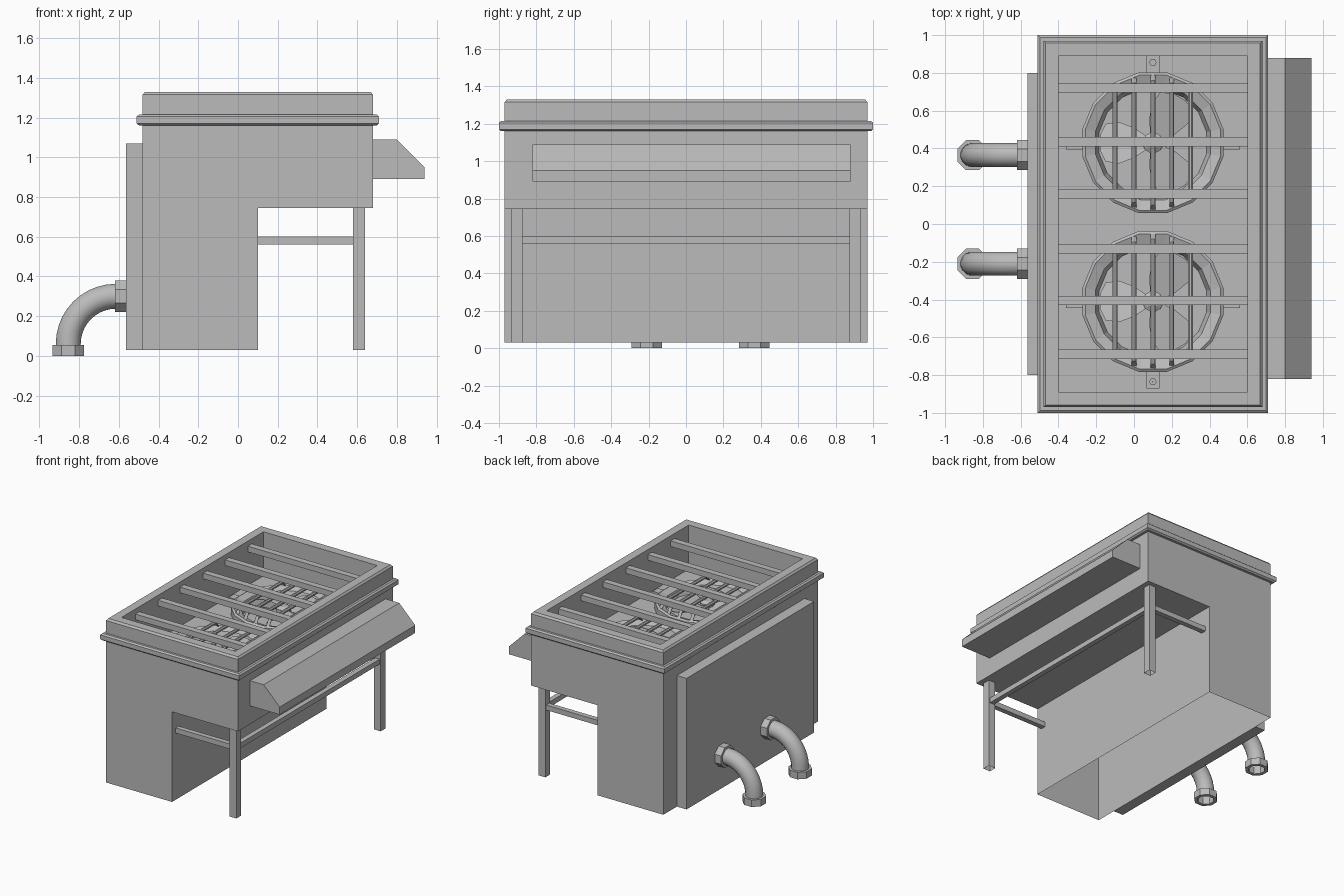
import bpy, bmesh
from math import sin, cos, pi, sqrt
from mathutils import Vector, Matrix

cube = bpy.data.objects.get("Cube")
if cube:
    bpy.data.objects.remove(cube)

grey = bpy.data.materials.new("plain_grey")
grey.use_nodes = True
grey.diffuse_color = (0.5, 0.5, 0.5, 1)
bsdf = next(n for n in grey.node_tree.nodes if n.type == 'BSDF_PRINCIPLED')
bsdf.inputs["Base Color"].default_value = grey.diffuse_color


def finish(name, bm, smooth=False):
    bmesh.ops.recalc_face_normals(bm, faces=bm.faces)
    mesh = bpy.data.meshes.new(name)
    bm.to_mesh(mesh)
    bm.free()
    mesh.materials.append(grey)
    obj = bpy.data.objects.new(name, mesh)
    bpy.context.collection.objects.link(obj)
    if smooth:
        bpy.ops.object.select_all(action='DESELECT')
        obj.select_set(True)
        bpy.context.view_layer.objects.active = obj
        bpy.ops.object.shade_smooth_by_angle(angle=0.6)
    return obj


def loft(name, rings, start=False, end=False, closed=False, smooth=False):
    """Skin a list of point rings, with optional end caps."""
    bm = bmesh.new()
    loops = [[bm.verts.new(p) for p in ring] for ring in rings]
    pairs = list(zip(loops, loops[1:]))
    if closed:
        pairs.append((loops[-1], loops[0]))
    for a, b in pairs:
        for i in range(len(a)):
            j = (i + 1) % len(a)
            bm.faces.new((a[i], a[j], b[j], b[i]))
    if start:
        bm.faces.new(loops[0][::-1])
    if end:
        bm.faces.new(loops[-1])
    return finish(name, bm, smooth)


def rect(x0, x1, y0, y1, z):
    return [(x0, y0, z), (x1, y0, z), (x1, y1, z), (x0, y1, z)]


def box(name, x0, x1, y0, y1, z0, z1, bottom=True):
    return loft(name, [rect(x0, x1, y0, y1, z0), rect(x0, x1, y0, y1, z1)], bottom, True)


def extrude_y(name, profile, y0, y1):
    return loft(name, [[(x, y, z) for x, z in profile] for y in (y0, y1)], True, True)


def circle(centre, u, v, radius, sides):
    c, u, v = Vector(centre), Vector(u), Vector(v)
    return [c + radius * (cos(t) * u + sin(t) * v)
            for t in (2 * pi * (i + 0.5) / sides for i in range(sides))]


def lathe(name, centre, axis, profile, sides, closed=True):
    """Turn (radius, distance) pairs about an axis."""
    axis = Vector(axis)
    u = Vector((0, 1, 0))
    v = axis.cross(u)
    rings = [circle(Vector(centre) + axis * d, u, v, r, sides) for r, d in profile]
    return loft(name, rings, closed=closed)


# Stepped casing, open underneath and on top
LEFT, RIGHT, END = -0.48, 0.68, 0.97
FLOOR = 0.98
body = extrude_y("casing", [(LEFT, 0.03), (0.1, 0.03), (0.1, 0.745), (RIGHT, 0.745),
                            (RIGHT, 1.315), (LEFT, 1.315)], -END, END)
bm = bmesh.new()
bm.from_mesh(body.data)
opened = [f for f in bm.faces if abs(f.normal.z) > 0.9
          and abs(f.calc_center_median().z - 0.745) > 0.1]
bmesh.ops.delete(bm, geom=opened, context='FACES')
bm.to_mesh(body.data)
bm.free()


def inset_rect(d, z):
    return rect(LEFT + d, RIGHT - d, -END + d, END - d, z)


# Chamfered rim, inner walls and basin floor
loft("rim_and_basin", [inset_rect(0, 1.315), inset_rect(0.012, 1.33),
                       inset_rect(0.08, 1.33), inset_rect(0.08, FLOOR)], end=True)

# Band around the casing
loft("rim_band", [inset_rect(d, z) for d, z in
                  ((0.001, 1.16), (-0.018, 1.16), (-0.03, 1.17), (-0.03, 1.205),
                   (-0.018, 1.215), (0.001, 1.215))], closed=True)

# Side panel and sloped ledge
box("side_panel", -0.565, LEFT, -0.8, 0.8, 0.03, 1.07)
extrude_y("sloped_ledge", [(RIGHT, 0.89), (0.94, 0.89), (0.94, 0.95), (0.8, 1.09),
                           (RIGHT, 1.09)], -0.82, 0.88)

# Legs and braces
for side, label in ((-1, "front"), (1, "back")):
    y0, y1 = sorted((side * 0.875, side * 0.935))
    box(label + "_leg", 0.58, 0.64, y0, y1, 0.03, 0.745, bottom=False)
    box(label + "_brace", 0.1, 0.58, y0 + 0.01, y1 - 0.01, 0.56, 0.6)
box("long_brace", 0.59, 0.63, -0.875, 0.875, 0.56, 0.6)

# Cross bars over the basin
for i, y in enumerate((0.72, 0.435, 0.16, -0.13, -0.405, -0.69)):
    box(f"cross_bar_{i + 1}", -0.4, 0.6, y - 0.025, y + 0.025, 1.245, 1.29)

# Elbow pipes with collars
for i, y in enumerate((0.365, -0.21)):
    lathe(f"wall_collar_{i + 1}", (-0.565, y, 0.3), (-1, 0, 0),
          [(0.06, 0), (0.087, 0), (0.087, 0.055), (0.06, 0.055)], 8)
    lathe(f"end_collar_{i + 1}", (-0.855, y, 0), (0, 0, 1),
          [(0.06, 0), (0.087, 0), (0.087, 0.055), (0.06, 0.055)], 8)
    rings = []
    for k in range(11):
        a = pi / 2 * k / 10
        out = Vector((-sin(a), 0, cos(a)))
        rings.append(circle(Vector((-0.615, y, 0.06)) + out * 0.24, out, (0, 1, 0), 0.064, 16))
    rings.append(circle((-0.855, y, 0.01), (-1, 0, 0), (0, 1, 0), 0.064, 16))
    loft(f"elbow_pipe_{i + 1}", rings, smooth=True)


def rod(name, path, radius):
    rings = [circle(p, (1, 0, 0), (0, 0.7, 0.7) if k == 0 else (0, 0.7, -0.7)
                    if k == len(path) - 1 else (0, 0, 1), radius, 8)
             for k, p in enumerate(path)]
    return loft(name, rings, True, True, smooth=True)


# Two fans with bell-shaped rings, blades and rod guards
for n, (cy, outward) in enumerate(((0.43, 1), (-0.41, -1))):
    tag = f"_{n + 1}"
    base = Vector((0.1, cy, FLOOR))
    lathe("fan_ring" + tag, base, (0, 0, 1),
          [(0.38, 0), (0.38, 0.06), (0.365, 0.07), (0.31, 0.05), (0.29, 0)], 16)
    lathe("fan_hub" + tag, base, (0, 0, 1),
          [(0.055, 0), (0.055, 0.06), (0.03, 0.075), (0.001, 0.075)], 12, closed=False)
    for b in range(3):
        turn = Matrix.Rotation(pi / 3 + 2 * pi * b / 3, 3, 'Z')
        rings = []
        for r, half in ((0.04, 0.04), (0.1, 0.08), (0.18, 0.11), (0.25, 0.1), (0.28, 0.04)):
            rings.append([base + turn @ Vector((r, w, 0.035 + 0.25 * w + t)) for w, t in
                          ((-half, 0), (half, 0), (half, 0.006), (-half, 0.006))])
        loft(f"fan_blade{tag}_{b + 1}", rings, True, True)
    for k in range(-2, 3):
        x = 0.1 * k
        h = sqrt(0.36 ** 2 - x * x)
        path = [base + Vector((x, y, z)) for y, z in
                ((-h, 0.06), (-h + 0.03, 0.105), (h - 0.03, 0.105), (h, 0.06))]
        rod(f"guard_rod{tag}_{k + 3}", path, 0.014)
    # Mounting tabs and bolt
    for s in (-1, 1):
        x0, x1 = sorted((0.1 + s * 0.37, 0.1 + s * 0.46))
        box(f"side_tab{tag}_{s + 2}", x0, x1, cy - 0.035, cy + 0.03, FLOOR, FLOOR + 0.03)
    y0, y1 = sorted((cy + outward * 0.37, cy + outward * 0.46))
    box("end_tab" + tag, 0.065, 0.135, y0, y1, FLOOR, FLOOR + 0.03)
    lathe("tab_bolt" + tag, (0.1, cy + outward * 0.425, FLOOR + 0.03), (0, 0, 1),
          [(0.02, 0), (0.02, 0.015), (0.001, 0.015)], 6, closed=False)
